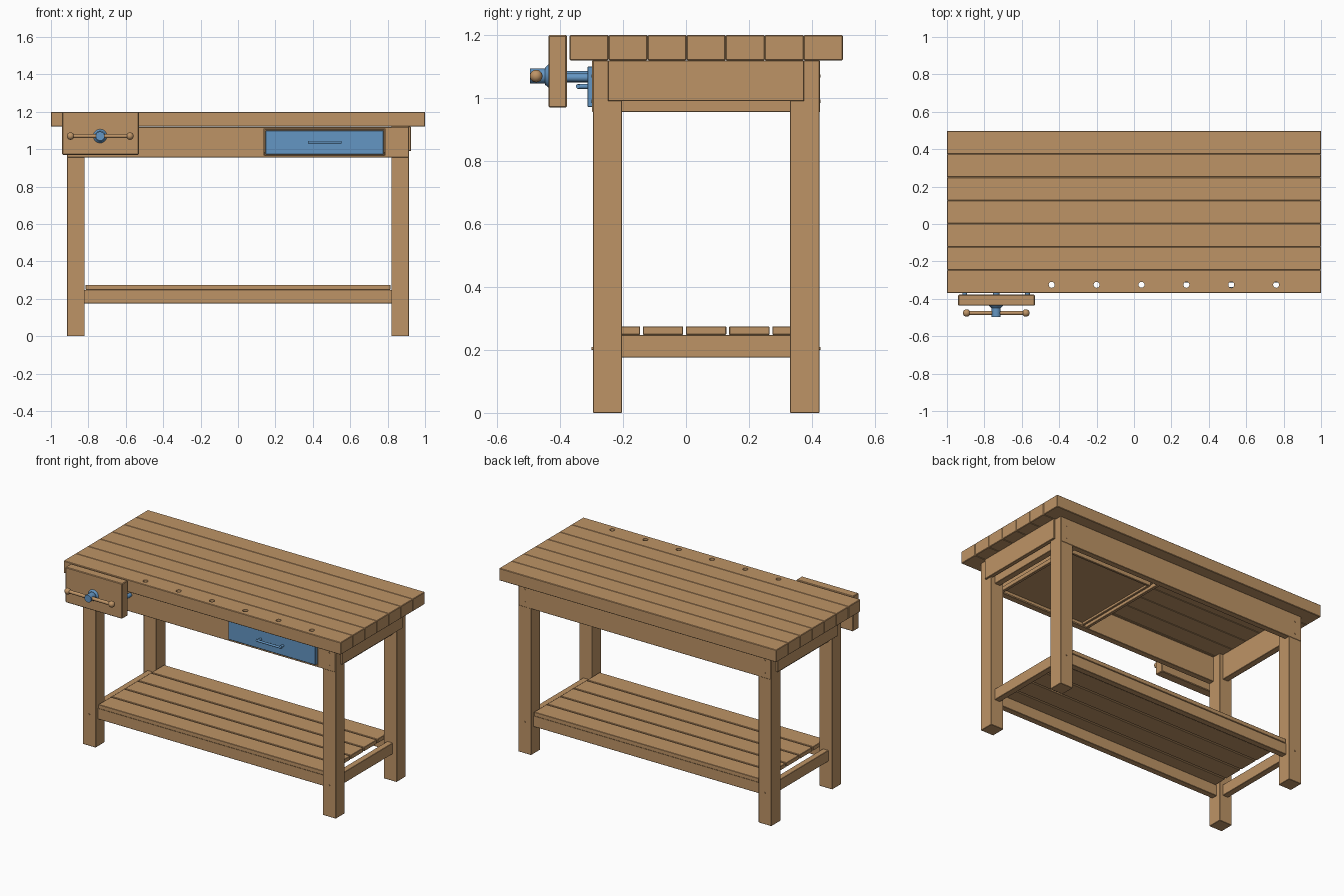
import bpy, bmesh, math
from mathutils import Vector, Matrix

if "Cube" in bpy.data.objects:
    bpy.data.objects.remove(bpy.data.objects["Cube"])


def material(name, rgb):
    m = bpy.data.materials.new(name)
    m.diffuse_color = (*rgb, 1)
    m.use_nodes = True
    m.node_tree.nodes["Principled BSDF"].inputs["Base Color"].default_value = m.diffuse_color
    return m


WOOD = material("warm wood", (0.515, 0.296, 0.133))
BLUE = material("blue metal", (0.127, 0.305, 0.546))


def finish(bm, name, mat):
    mesh = bpy.data.meshes.new(name)
    bm.to_mesh(mesh)
    bm.free()
    mesh.materials.append(mat)
    ob = bpy.data.objects.new(name, mesh)
    bpy.context.collection.objects.link(ob)
    return ob


def box(name, x, y, z, mat=WOOD, bevel=0.002):
    """Box from (min, max) ranges with lightly eased edges."""
    bm = bmesh.new()
    bmesh.ops.create_cube(bm, size=1)
    for v in bm.verts:
        v.co = Vector([(r[0] + r[1]) / 2 + c * (r[1] - r[0]) for c, r in zip(v.co, (x, y, z))])
    if bevel:
        bmesh.ops.bevel(bm, geom=bm.edges[:], offset=bevel, segments=1, affect='EDGES')
    return finish(bm, name, mat)


def smooth(ob):
    bpy.ops.object.select_all(action='DESELECT')
    ob.select_set(True)
    bpy.context.view_layer.objects.active = ob
    bpy.ops.object.shade_smooth_by_angle(angle=math.radians(40))


def rod(name, a, b, r, mat, r2=None, sides=20):
    """Cylinder or cone between two points."""
    a, b = Vector(a), Vector(b)
    bm = bmesh.new()
    rot = (b - a).to_track_quat('Z', 'Y').to_matrix().to_4x4()
    bmesh.ops.create_cone(bm, cap_ends=True, segments=sides, radius1=r,
                          radius2=r if r2 is None else r2, depth=(b - a).length,
                          matrix=Matrix.Translation((a + b) / 2) @ rot)
    ob = finish(bm, name, mat)
    smooth(ob)
    return ob


def ball(name, c, r, mat):
    bm = bmesh.new()
    bmesh.ops.create_uvsphere(bm, u_segments=20, v_segments=12, radius=r,
                              matrix=Matrix.Translation(c))
    smooth(finish(bm, name, mat))


def cut(ob, cutters):
    for c in cutters:
        mod = ob.modifiers.new("cut", 'BOOLEAN')
        mod.object = c
        mod.solver = 'EXACT'
        bpy.context.view_layer.objects.active = ob
        bpy.ops.object.modifier_apply(modifier=mod.name)
        bpy.data.objects.remove(c)


# Bench top: seven planks, front one drilled with dog holes
edges = [-0.37 + 0.124 * i for i in range(8)]
planks = [box("top_plank", (-1, 1), (edges[i], edges[i + 1]), (1.12, 1.2), bevel=0.003)
          for i in range(7)]
cut(planks[0], [rod("hole_cutter", (-0.44 + 0.24 * i, -0.325, 1.05),
                    (-0.44 + 0.24 * i, -0.325, 1.25), 0.016, WOOD) for i in range(6)])

# Legs with pegs, end rails and outer cleats
for s, side in ((-1, "left"), (1, "right")):
    def span(a, b):
        return tuple(sorted((s * a, s * b)))
    for y0, y1, face, out, end in ((-0.296, -0.203, -0.297, -1, "front"),
                                   (0.33, 0.424, 0.425, 1, "back")):
        box(f"{end}_{side}_leg", span(0.82, 0.913), (y0, y1), (0, 1.12))
        for z in (0.205, 0.99, 1.07):
            rod("leg_peg", (s * 0.866, face - out * 0.02, z),
                (s * 0.866, face + out * 0.003, z), 0.005, WOOD, sides=12)
    box(f"{side}_upper_rail", span(0.845, 0.885), (-0.21, 0.34), (0.955, 1.12))
    box(f"{side}_cleat", span(0.9, 0.925), (-0.248, 0.375), (0.99, 1.12))
    box(f"{side}_lower_rail", span(0.845, 0.885), (-0.21, 0.34), (0.176, 0.248))

# Long aprons, the front one with a drawer opening
front = box("front_apron", (-0.91, 0.91), (-0.298, -0.258), (0.955, 1.119))
cut(front, [box("drawer_cutter", (0.14, 0.785), (-0.4, -0.1), (0.965, 1.11), bevel=0)])
box("back_apron", (-0.91, 0.91), (0.387, 0.426), (0.955, 1.119))

# Lower stretchers and shelf slats
for y in (-0.25, 0.378):
    box("long_stretcher", (-0.825, 0.825), (y - 0.02, y + 0.02), (0.176, 0.248))
for i in range(5):
    y = -0.274 + 0.137 * i
    box("shelf_slat", (-0.815, 0.815), (y, y + 0.128), (0.248, 0.275))

# Drawer: wooden box, blue front, wire pull and runners
box("drawer_body_front", (0.142, 0.783), (-0.294, -0.27), (0.967, 1.108))
for x in (0.15, 0.76):
    box("drawer_side", (x, x + 0.015), (-0.275, 0.33), (0.975, 1.09))
box("drawer_back", (0.15, 0.775), (0.315, 0.33), (0.975, 1.09))
box("drawer_bottom", (0.16, 0.765), (-0.275, 0.32), (0.99, 1.0), bevel=0)
for x in (0.13, 0.775):
    box("drawer_runner", (x, x + 0.02), (-0.265, 0.39), (0.957, 0.985))
box("drawer_front", (0.148, 0.778), (-0.313, -0.29), (0.972, 1.1), BLUE)
for x in (0.383, 0.543):
    rod("pull_post", (x, -0.31, 1.037), (x, -0.345, 1.037), 0.008, BLUE, sides=12)
rod("pull_bar", (0.373, -0.343, 1.037), (0.553, -0.343, 1.037), 0.007, BLUE, sides=12)

# Front vise: wooden jaw, guide rods, screw, hub and tommy bar
box("vise_jaw", (-0.94, -0.53), (-0.437, -0.378), (0.97, 1.2), bevel=0.004)
for x in (-0.905, -0.57):
    rod("vise_guide_rod", (x, -0.39, 1.065), (x, -0.28, 1.065), 0.013, BLUE)
rod("vise_screw", (-0.737, -0.39, 1.068), (-0.737, -0.28, 1.068), 0.018, BLUE)
rod("vise_flange", (-0.737, -0.436, 1.07), (-0.737, -0.448, 1.07), 0.038, BLUE, 0.027)
rod("vise_hub", (-0.737, -0.44, 1.07), (-0.737, -0.496, 1.07), 0.024, BLUE)
rod("vise_handle", (-0.895, -0.476, 1.07), (-0.578, -0.476, 1.07), 0.011, WOOD)
for x in (-0.895, -0.578):
    ball("vise_handle_knob", (x, -0.476, 1.07), 0.02, WOOD)
